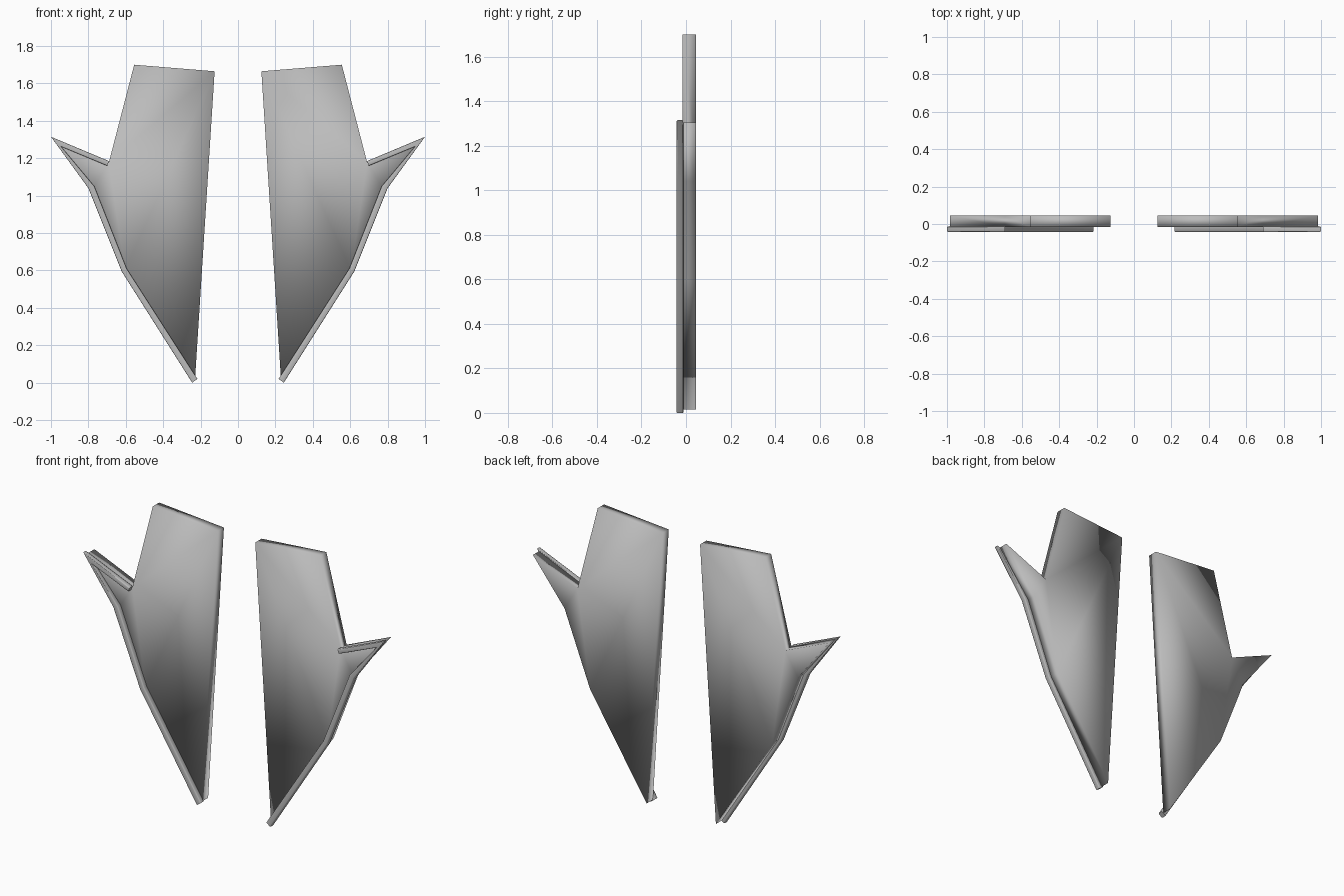
import bpy, bmesh

cube = bpy.data.objects.get("Cube")
if cube:
    bpy.data.objects.remove(cube, do_unlink=True)

grey = bpy.data.materials.new("neutral grey")
grey.use_nodes = True
grey.diffuse_color = (0.5, 0.5, 0.5, 1)
grey.node_tree.nodes["Principled BSDF"].inputs["Base Color"].default_value = (0.5, 0.5, 0.5, 1)


def finish(name, bm):
    bmesh.ops.recalc_face_normals(bm, faces=bm.faces)
    mesh = bpy.data.meshes.new(name)
    bm.to_mesh(mesh)
    bm.free()
    mesh.materials.append(grey)
    obj = bpy.data.objects.new(name, mesh)
    bpy.context.collection.objects.link(obj)
    return obj


def plate(name, outline, side, y0, y1):
    # Outline in x, z pushed through the thickness
    bm = bmesh.new()
    front = bm.faces.new([bm.verts.new((side * x, y0, z)) for x, z in outline])
    back = bmesh.ops.extrude_face_region(bm, geom=[front], use_keep_orig=True)
    for v in back["geom"]:
        if isinstance(v, bmesh.types.BMVert):
            v.co.y = y1
    bmesh.ops.triangulate(bm, faces=[f for f in bm.faces if len(f.verts) > 4])
    obj = finish(name, bm)
    for p in obj.data.polygons:
        p.use_smooth = True
    return obj


def band(name, outer, inner, side, y0, y1):
    # Strip between two polylines with rounded long edges
    bm = bmesh.new()
    rings = []
    for (ox, oz), (ix, iz) in zip(outer, inner):
        corners = ((ox, y0, oz), (ix, y0, iz), (ix, y1, iz), (ox, y1, oz))
        rings.append([bm.verts.new((side * x, y, z)) for x, y, z in corners])
    long_edges = []
    for a, b in zip(rings, rings[1:]):
        for i in range(4):
            j = (i + 1) % 4
            bm.faces.new((a[i], a[j], b[j], b[i]))
            long_edges.append(bm.edges.get((a[i], b[i])))
    bm.faces.new(rings[0])
    bm.faces.new(rings[-1])
    bmesh.ops.bevel(bm, geom=long_edges, offset=0.007, segments=2,
                    profile=0.5, affect='EDGES', clamp_overlap=True)
    obj = finish(name, bm)
    bpy.ops.object.select_all(action='DESELECT')
    obj.select_set(True)
    bpy.context.view_layer.objects.active = obj
    bpy.ops.object.shade_smooth_by_angle(angle=0.9)


wing = [(0.125, 1.665), (0.555, 1.70), (0.69, 1.18), (0.985, 1.305),
        (0.775, 1.04), (0.605, 0.60), (0.23, 0.015)]
trim_outer = [(0.69, 1.185), (1.0, 1.315), (0.80, 1.04), (0.622, 0.595), (0.245, 0.0)]
trim_inner = [(0.70, 1.16), (0.945, 1.262), (0.768, 1.05), (0.595, 0.61), (0.217, 0.02)]

for label, side in (("left", 1), ("right", -1)):
    plate(label + "_wing_panel", wing, side, -0.015, 0.045)
    band(label + "_edge_trim", trim_outer, trim_inner, side, -0.043, -0.012)
